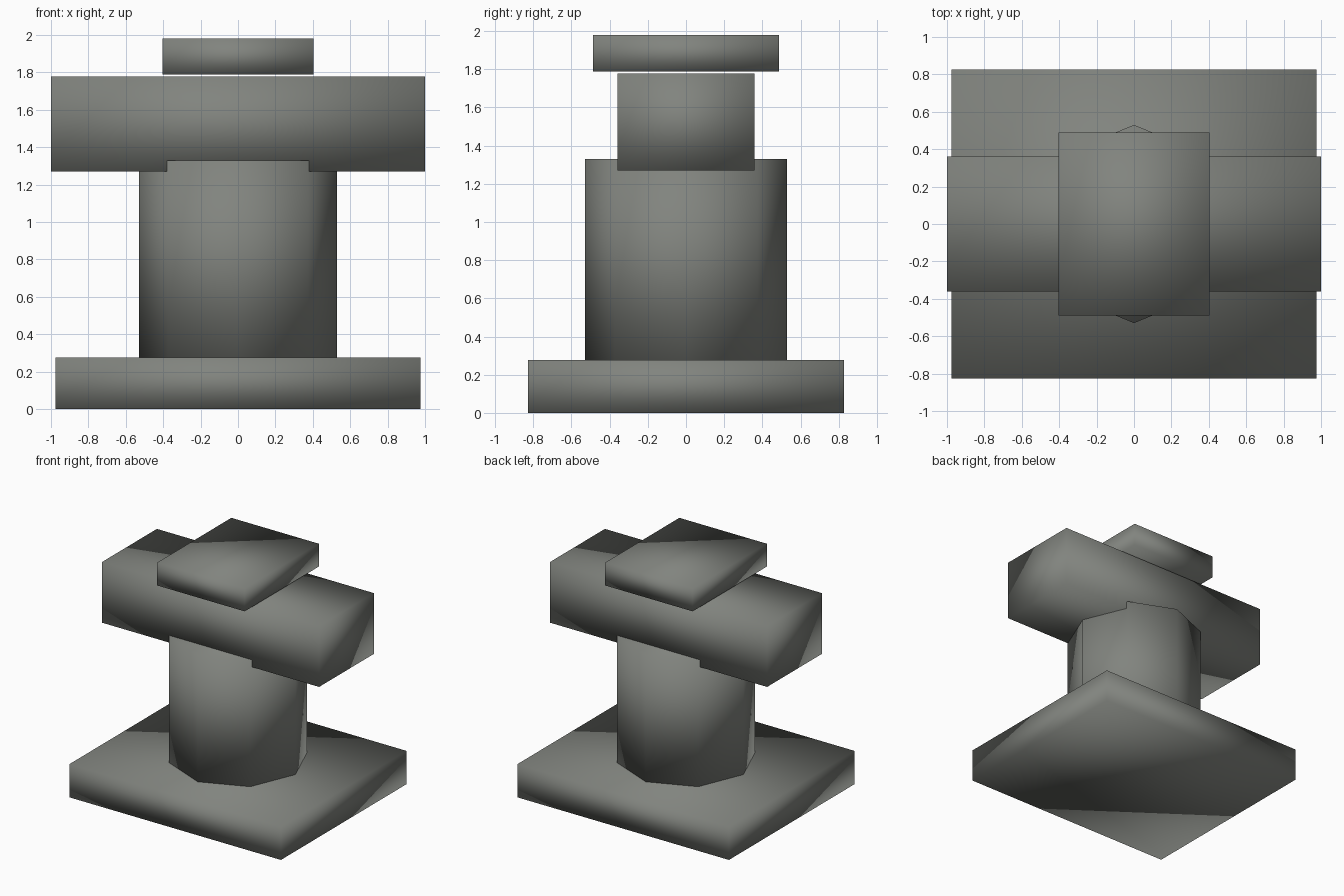
import bpy
import math

if "Cube" in bpy.data.objects:
    bpy.data.objects.remove(bpy.data.objects["Cube"])

# Single stone-grey colour
grey = bpy.data.materials.new("stone_grey")
grey.diffuse_color = (0.22, 0.23, 0.21, 1.0)
grey.use_nodes = True
grey.node_tree.nodes["Principled BSDF"].inputs["Base Color"].default_value = grey.diffuse_color


def finish(name):
    """Name the active object, smooth it all over and colour it."""
    obj = bpy.context.object
    obj.name = name
    bpy.ops.object.transform_apply(location=False, rotation=True, scale=True)
    bpy.ops.object.shade_smooth()
    obj.data.materials.append(grey)
    return obj


def block(name, half_x, half_y, z0, z1):
    bpy.ops.mesh.primitive_cube_add(size=2, location=(0, 0, (z0 + z1) / 2))
    bpy.context.object.scale = (half_x, half_y, (z1 - z0) / 2)
    return finish(name)


# Ground slab
block("base_slab", 0.975, 0.827, 0.0, 0.277)

# Eight-sided column with corners on the axes, sunk into the slab and beam
bpy.ops.mesh.primitive_cylinder_add(
    vertices=8, radius=0.53, depth=1.33 - 0.277,
    location=(0, 0, (1.33 + 0.277) / 2))
finish("column")

# Cross beam and the small plate floating just above it
block("cross_beam", 1.0, 0.36, 1.27, 1.777)
block("top_plate", 0.403, 0.488, 1.789, 1.98)
